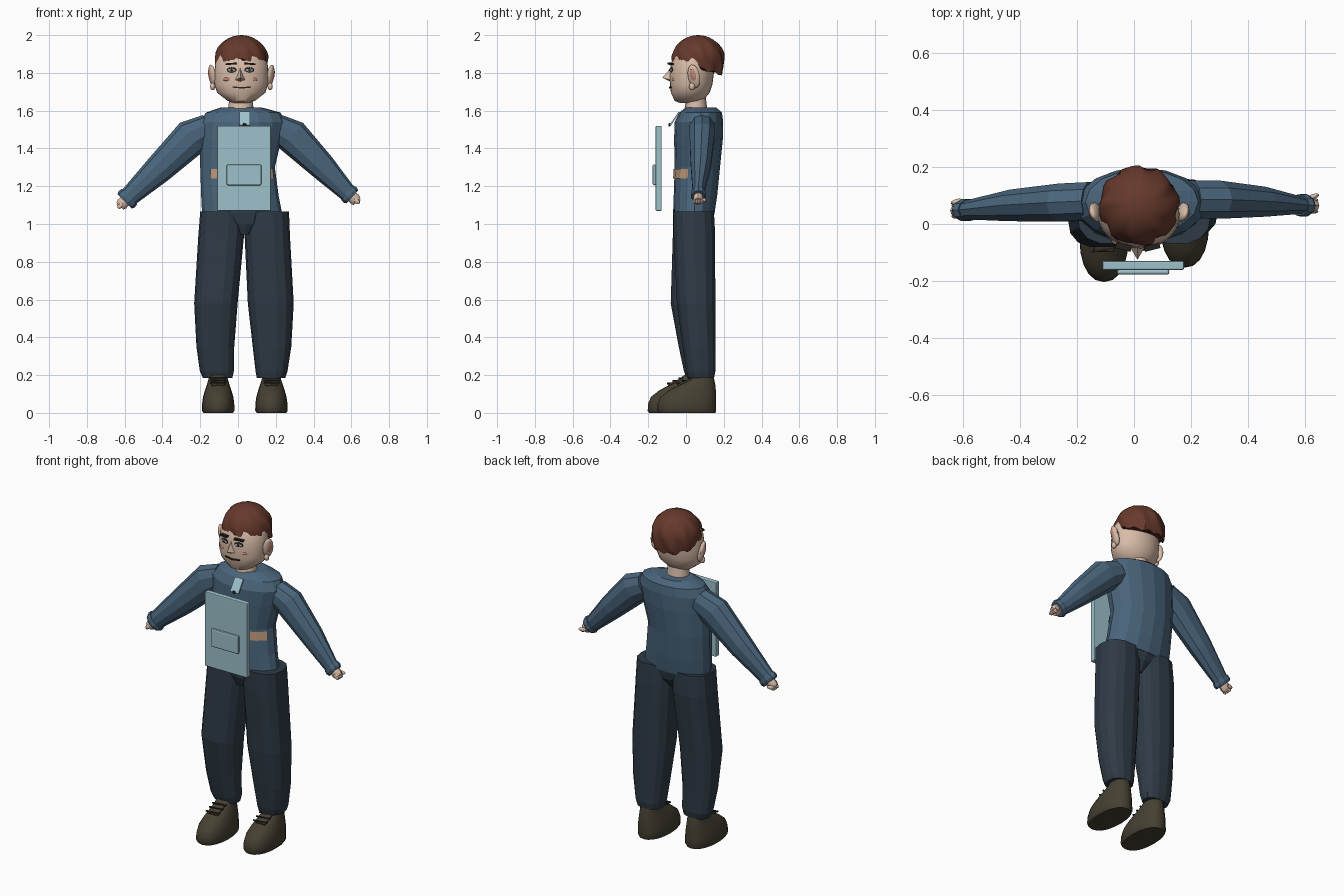
import bpy, bmesh, math
from mathutils import Vector, Matrix

if "Cube" in bpy.data.objects:
    bpy.data.objects.remove(bpy.data.objects["Cube"])


def material(name, r, g, b):
    lin = [((c / 255 + 0.055) / 1.055) ** 2.4 for c in (r, g, b)] + [1]
    m = bpy.data.materials.new(name)
    m.use_nodes = True
    m.diffuse_color = lin
    m.node_tree.nodes["Principled BSDF"].inputs["Base Color"].default_value = lin
    return m


SKIN = material("skin", 217, 188, 168)
HAIR = material("auburn hair", 102, 57, 44)
SHIRT = material("blue cloth", 74, 101, 124)
TROUSER = material("dark slate cloth", 47, 59, 70)
BOARD = material("pale blue board", 158, 193, 204)
SHOE = material("olive leather", 70, 64, 50)
DARK = material("dark line", 38, 32, 32)
EYE = material("eye grey", 150, 155, 158)
TAN = material("tan band", 190, 152, 122)
BLUSH = material("blush", 200, 140, 122)


def finish(bm, name, mat, smooth=False):
    bmesh.ops.recalc_face_normals(bm, faces=bm.faces)
    me = bpy.data.meshes.new(name)
    bm.to_mesh(me)
    bm.free()
    me.materials.append(mat)
    ob = bpy.data.objects.new(name, me)
    bpy.context.collection.objects.link(ob)
    if smooth:
        bpy.ops.object.select_all(action="DESELECT")
        bpy.context.view_layer.objects.active = ob
        ob.select_set(True)
        bpy.ops.object.shade_smooth_by_angle(angle=math.radians(40))
    return ob


def skin_rings(rings, n, power=1.0, caps=True):
    """Bridge elliptical rings given as (centre, u axis, v axis)."""
    def sp(v):
        return math.copysign(abs(v) ** power, v)
    bm = bmesh.new()
    loops = []
    for c, u, v in rings:
        angs = [2 * math.pi * i / n for i in range(n)]
        loops.append([bm.verts.new(c + u * sp(math.cos(a)) + v * sp(math.sin(a))) for a in angs])
    for a, b in zip(loops, loops[1:]):
        for i in range(n):
            j = (i + 1) % n
            bm.faces.new((a[i], a[j], b[j], b[i]))
    if caps:
        bm.faces.new(loops[0])
        bm.faces.new(loops[-1])
    return bm


def stack(rows, n=16, power=1.0, caps=True):
    """Horizontal rings from rows of (z, x0, x1, y0, y1)."""
    return skin_rings([(Vector(((a + b) / 2, (c + d) / 2, z)), Vector(((b - a) / 2, 0, 0)),
                        Vector((0, (d - c) / 2, 0))) for z, a, b, c, d in rows], n, power, caps)


def limb(pts, n=10):
    """Tube in the xz plane from points of (x, y, z, half height, half depth)."""
    rings = []
    for i, (x, y, z, h, d) in enumerate(pts):
        p, q = pts[max(i - 1, 0)], pts[min(i + 1, len(pts) - 1)]
        t = Vector((q[0] - p[0], 0, q[2] - p[2])).normalized()
        rings.append((Vector((x, y, z)), Vector((-t.z, 0, t.x)) * h, Vector((0, d, 0))))
    return skin_rings(rings, n)


def box(name, mat, centre, size, rot=(0, 0, 0), bevel=0.0):
    bm = bmesh.new()
    bmesh.ops.create_cube(bm, size=1, matrix=Matrix.Diagonal((*size, 1)))
    ob = finish(bm, name, mat)
    ob.location, ob.rotation_euler = centre, rot
    if bevel:
        mod = ob.modifiers.new("bevel", "BEVEL")
        mod.width, mod.segments = bevel, 2
    return ob


def blob(name, mat, centre, radii, rot=(0, 0, 0), seg=16):
    bm = bmesh.new()
    bmesh.ops.create_uvsphere(bm, u_segments=seg, v_segments=seg // 2 + 2, radius=1,
                              matrix=Matrix.Diagonal((*radii, 1)))
    ob = finish(bm, name, mat, True)
    ob.location, ob.rotation_euler = centre, rot
    return ob


# Shirt and band around its front
finish(stack([(1.05, -.19, .235, -.065, .15), (1.15, -.195, .215, -.065, .165), (1.3, -.2, .195, -.06, .18),
              (1.45, -.2, .23, -.063, .195), (1.54, -.2, .25, -.06, .197), (1.59, -.17, .225, -.035, .19),
              (1.617, -.09, .125, 0, .16)]), "shirt", SHIRT)
band = stack([(1.24, -.203, .206, -.068, .18), (1.29, -.205, .2, -.066, .185)], caps=False)
away = [f for f in band.faces if f.calc_center_median().y > .02
        or not -.14 < f.calc_center_median().x < .18]
bmesh.ops.delete(band, geom=away, context="FACES")
finish(band, "waist_band", TAN)

# Trousers
finish(stack([(.945, -.0, .07, -.045, .1), (1.0, -.06, .14, -.065, .14), (1.06, -.15, .2, -.07, .15),
              (1.12, -.17, .2, -.062, .15)]), "pelvis", TROUSER)
finish(stack([(1.065, -.2, .03, -.07, .15), (.94, -.21, .032, -.072, .155), (.58, -.232, -.002, -.083, .125),
              (.35, -.22, -.02, -.04, .11), (.22, -.202, -.022, -.012, .108), (.185, -.185, -.03, .0, .1)],
             14, .8), "right_trouser_leg", TROUSER)
finish(stack([(1.065, .035, .27, -.07, .15), (.94, .035, .275, -.068, .157), (.58, .052, .295, -.05, .157),
              (.35, .078, .282, -.02, .157), (.22, .093, .262, 0, .157), (.185, .1, .25, .01, .15)],
             14, .8), "left_trouser_leg", TROUSER)

# Shoes with tongue and laces
for side, cx, dy in (("right", -.105, 0), ("left", .177, .05)):
    rows = [(0, .078, -.195, .105), (.012, .086, -.203, .11), (.05, .085, -.2, .11), (.085, .08, -.185, .11),
            (.12, .07, -.14, .108), (.15, .06, -.085, .105), (.175, .052, -.04, .1), (.2, .048, -.01, .095)]
    finish(stack([(z, cx - w, cx + w, a + dy, b + dy) for z, w, a, b in rows], 20, .9),
           side + "_shoe", SHOE, True)
    box(side + "_shoe_tongue", SHOE, (cx, dy - .055, .165), (.07, .09, .012), (.4, 0, 0), .004)
    for i in range(3):
        box(side + "_lace", DARK, (cx, dy - .09 + .03 * i, .157 + .013 * i), (.085, .008, .007), (0, 0, .15))

# Sleeves, cuffs and hands
arms = {"right": [(-.15, .08, 1.51, .075, .07), (-.245, .075, 1.46, .098, .07), (-.42, .065, 1.29, .077, .058),
                  (-.57, .05, 1.15, .053, .036), (-.6, .048, 1.12, .05, .036)],
        "left": [(.2, .085, 1.51, .075, .07), (.285, .085, 1.465, .092, .07), (.445, .078, 1.305, .072, .055),
                 (.575, .066, 1.17, .048, .032), (.605, .065, 1.143, .042, .03)]}
for side, pts in arms.items():
    finish(limb(pts), side + "_sleeve", SHIRT)
    a, b = Vector(pts[-2][:3]), Vector(pts[-1][:3])
    d = (b - a).normalized()
    r = pts[-1][3]

    def along(t, h, w):
        return (*(b + d * t), h, w)
    finish(limb([along(-.035, r + .008, .038), along(-.015, r + .011, .041), along(0, r + .004, .036)]),
           side + "_cuff", SHIRT)
    finish(limb([along(-.01, .03, .024), along(.02, .032, .026), along(.035, .026, .02)]),
           side + "_hand", SKIN, True)
    for i in range(4):
        blob(side + "_finger", SKIN, b + d * .032 + Vector((0, -.02 + .013 * i, 0)), (.013, .008, .02),
             (0, math.copysign(.75, -d.x), 0), 8)
    blob(side + "_thumb", SKIN, b + d * .03 + Vector((0, .032, .004)), (.022, .009, .012), (0, 0, .3), 8)

# Neck and head
finish(stack([(1.59, -.055, .085, -.01, .115), (1.67, -.045, .075, 0, .105)]), "neck", SKIN, True)
finish(stack([(1.64, -.02, .05, -.03, .06), (1.652, -.055, .09, -.06, .09), (1.695, -.11, .145, -.08, .125),
              (1.74, -.125, .16, -.085, .14), (1.8, -.125, .16, -.086, .148), (1.85, -.12, .157, -.08, .15),
              (1.91, -.1, .135, -.055, .15), (1.96, -.05, .08, 0, .11)], 28), "head", SKIN, True)
for side, s in (("right", -1), ("left", 1)):
    blob(side + "_ear", SKIN, (.018 + s * .153, .042, 1.782), (.018, .034, .063), (.12, s * .2, -s * .35))
    blob(side + "_inner_ear", BLUSH, (.018 + s * .166, .038, 1.787), (.008, .018, .036), (.12, s * .2, -s * .35), 10)
    blob(side + "_earlobe", SKIN, (.018 + s * .152, .032, 1.728), (.014, .016, .02), seg=10)

# Face
nose = bmesh.new()
for p in ((.012, -.125, 1.774), (.012, -.075, 1.835), (-.016, -.078, 1.762), (.04, -.078, 1.762),
          (.012, -.08, 1.752), (.012, -.05, 1.78)):
    nose.verts.new(p)
bmesh.ops.convex_hull(nose, input=nose.verts)
finish(nose, "nose", SKIN)
for side, s in (("right", -1), ("left", 1)):
    x = .013 + s * .047
    blob(side + "_eye_outline", DARK, (x, -.077, 1.816), (.027, .007, .014), (0, 0, s * .25), 12)
    blob(side + "_eye", EYE, (x, -.08, 1.814), (.022, .007, .01), (0, 0, s * .25), 12)
    blob(side + "_pupil", DARK, (x, -.084, 1.815), (.007, .006, .008), seg=10)
    box(side + "_eyebrow", DARK, (x + s * .003, -.08, 1.848), (.055, .022, .009), (0, s * .08, s * .25))
    blob(side + "_cheek_mark", BLUSH, (.013 + s * .075, -.064, 1.766), (.018, .009, .009), (0, 0, s * .4), 10)
for s in (-1, 1):
    box("mouth_line", DARK, (.02 + s * .023, -.081, 1.723), (.05, .012, .007), (0, -s * .1, s * .12))

# Swirled hair cap, trimmed lower at the back
hair = bmesh.new()
bmesh.ops.create_uvsphere(hair, u_segments=42, v_segments=20, radius=1)
for v in hair.verts:
    th, rad = math.atan2(v.co.y, v.co.x), math.hypot(v.co.x, v.co.y)
    ripple = 1 + .04 * rad * math.sin(8 * th + 4 * v.co.z) + .02 * rad * math.sin(13 * th)
    if v.co.z < 0:
        ripple *= 1 / max(rad, .3) ** .7
    v.co = Vector((.018 + v.co.x * .138 * ripple, .064 + v.co.y * .137 * ripple,
                   1.87 + v.co.z * .13 + (.012 * rad * math.sin(9 * th) if v.co.z < .1 else 0)))
cut = bmesh.ops.bisect_plane(hair, geom=hair.verts[:] + hair.edges[:] + hair.faces[:],
                             plane_co=(0, .065, 1.828), plane_no=(0, .29, 1), clear_inner=True)
bmesh.ops.holes_fill(hair, edges=[e for e in hair.edges if e.is_boundary], sides=0)
for v in hair.verts:
    if len([f for f in v.link_faces if len(f.verts) > 4]):
        v.co.z += .008 * math.sin(11 * math.atan2(v.co.y - .064, v.co.x - .018))
finish(hair, "hair", HAIR, True)

# Board held at the chest, with pocket and strap
box("chest_board", BOARD, (.032, -.145, 1.295), (.285, .032, .45), bevel=.005)
box("board_pocket", BOARD, (.032, -.168, 1.26), (.184, .018, .11), bevel=.008)
box("neck_strap", BOARD, (.035, -.06, 1.557), (.056, .008, .085), (-.6, 0, 0))
blob("strap_button", DARK, (.035, -.088, 1.525), (.01, .006, .01), seg=8)
